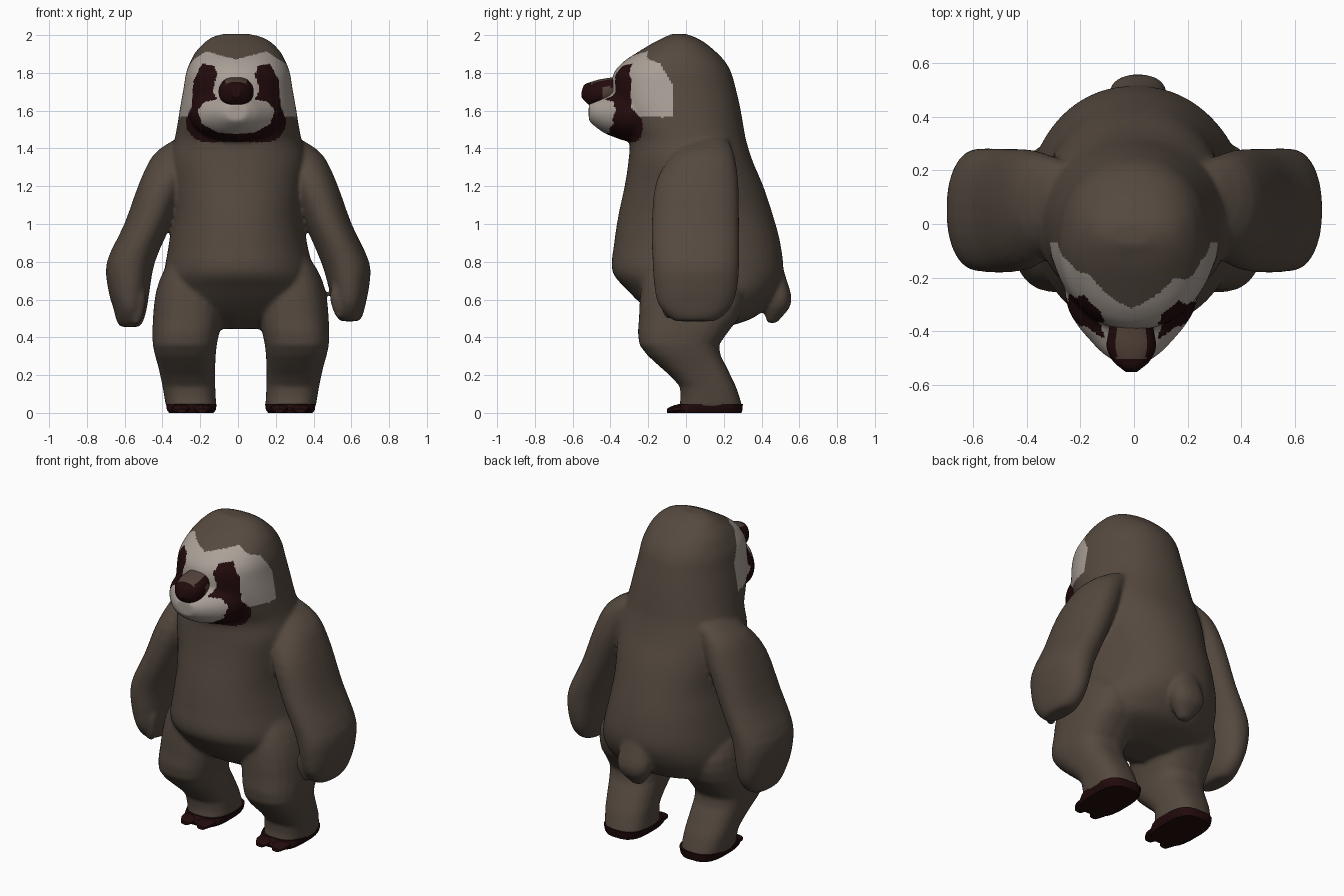
import bpy, bmesh, math

if "Cube" in bpy.data.objects:
    bpy.data.objects.remove(bpy.data.objects["Cube"])


def material(name, rgb):
    m = bpy.data.materials.new(name)
    m.diffuse_color = (*rgb, 1)
    m.use_nodes = True
    m.node_tree.nodes["Principled BSDF"].inputs["Base Color"].default_value = m.diffuse_color
    return m


MATS = [material("brown_fur", (0.090, 0.067, 0.050)),
        material("pale_face", (0.40, 0.35, 0.31)),
        material("dark_maroon", (0.016, 0.0032, 0.0036)),
        material("bridge_brown", (0.090, 0.058, 0.043))]
FUR, PALE, DARK, BRIDGE = range(4)


def spline(secs, steps):
    """Catmull-Rom through the section rows."""
    out = []
    for i in range(len(secs) - 1):
        p0, p1, p2 = secs[max(i - 1, 0)], secs[i], secs[i + 1]
        p3 = secs[min(i + 2, len(secs) - 1)]
        for s in range(steps):
            t = s / steps
            out.append([0.5 * (2 * b + (c - a) * t + (2 * a - 5 * b + 4 * c - d) * t * t
                               + (3 * b - a - 3 * c + d) * t ** 3)
                        for a, b, c, d in zip(p0, p1, p2, p3)])
    return out + [list(secs[-1])]


def select(obs):
    bpy.ops.object.select_all(action="DESELECT")
    for ob in obs:
        ob.select_set(True)
    bpy.context.view_layer.objects.active = obs[0]


def loft(name, secs, axis="z", n=24, steps=3, power=2.3, colour=FUR, side=1, shift=0):
    """Skin superellipse sections (t, centre x, half width, low, high)."""
    bm = bmesh.new()
    rings = []
    for t, cx, hx, lo, hi in (spline(secs, steps) if steps > 1 else secs):
        ring = []
        for k in range(n):
            a = 2 * math.pi * (k + 0.5) / n
            c, s = math.cos(a), math.sin(a)
            x = side * (cx + hx * math.copysign(abs(c) ** (2 / power), c)) + shift
            v = (lo + hi) / 2 + (hi - lo) / 2 * math.copysign(abs(s) ** (2 / power), s)
            ring.append(bm.verts.new((x, v, t) if axis == "z" else (x, t, v)))
        rings.append(ring)
    for a, b in zip(rings, rings[1:]):
        for k in range(n):
            j = (k + 1) % n
            bm.faces.new((a[k], a[j], b[j], b[k]))
    bm.faces.new(rings[0])
    bm.faces.new(rings[-1])
    bmesh.ops.recalc_face_normals(bm, faces=bm.faces)
    for f in bm.faces:
        f.material_index = colour(f.calc_center_median()) if callable(colour) else colour
    me = bpy.data.meshes.new(name)
    bm.to_mesh(me)
    bm.free()
    for m in MATS:
        me.materials.append(m)
    ob = bpy.data.objects.new(name, me)
    bpy.context.collection.objects.link(ob)
    select([ob])
    bpy.ops.object.shade_smooth_by_angle(angle=math.radians(35))
    return ob


def inside(x, z, poly):
    hit = False
    for (x1, z1), (x2, z2) in zip(poly, poly[1:] + poly[:1]):
        if (z1 > z) != (z2 > z) and x < (x2 - x1) * (z - z1) / (z2 - z1) + x1:
            hit = not hit
    return hit


# Eye patch running down into the jaw band, one half, seen from the front
PATCH = [(.115, 1.835), (.18, 1.85), (.225, 1.76), (.235, 1.62), (.265, 1.555), (.26, 1.50),
         (.22, 1.45), (.1, 1.40), (-.01, 1.40), (-.01, 1.475), (.1, 1.485), (.18, 1.53),
         (.205, 1.6), (.17, 1.645), (.10, 1.66), (.125, 1.71), (.10, 1.79)]


def face_colour(c):
    x = abs(c.x + 0.01)
    if c.z < 1.435 or c.y > -0.06:
        return FUR
    if c.y < -0.18 and inside(x, c.z, PATCH):
        return DARK
    if c.y < -0.38 and c.z < 1.68:
        return PALE
    brow = 1.872 + 0.26 * x if x < .16 else 1.914 - 0.65 * (x - .16)
    cheek = c.y < -0.07 - 0.6 * max(0, c.z - 1.74) and c.y < -0.25 + 0.65 * x
    return PALE if cheek and 1.565 < c.z < brow else FUR


def nose_colour(c):
    top = c.z > 1.735 and c.y > -0.50 and abs(c.x + .01) < .055
    return BRIDGE if top or c.y > -0.38 or (c.y > -0.44 and c.z < 1.725) else DARK


# Trunk and head in one skin
fur = [loft("body_and_head", [
    (0.445, .01, .20, -.02, .18), (0.50, .01, .34, -.14, .35), (0.57, .01, .39, -.23, .43),
    (0.65, .01, .405, -.31, .485), (0.75, .005, .395, -.390, .515), (0.90, 0, .365, -.380, .499),
    (1.05, 0, .345, -.357, .459), (1.20, 0, .355, -.325, .409), (1.33, 0, .365, -.305, .354),
    (1.44, 0, .338, -.30, .319), (1.52, 0, .322, -.34, .304), (1.62, 0, .306, -.38, .286),
    (1.72, 0, .288, -.395, .263), (1.80, 0, .275, -.382, .24), (1.86, 0, .252, -.33, .207),
    (1.91, 0, .225, -.255, .16), (1.96, 0, .178, -.172, .10), (1.99, -.005, .13, -.11, .045),
    (2.006, -.01, .07, -.08, .0)], n=64, steps=5, power=2.15)]

# Muzzle
fur.append(loft("muzzle", [
    (-.25, -.01, .25, 1.44, 1.73), (-.32, -.01, .235, 1.44, 1.72), (-.38, -.01, .20, 1.46, 1.70),
    (-.43, -.01, .158, 1.48, 1.68), (-.48, -.01, .11, 1.515, 1.66), (-.515, -.01, .06, 1.545, 1.64)],
    axis="y", n=48, steps=5, power=2.1))

for side, word, drop in ((1, "right", 0), (-1, "left", .03)):
    # Arms with a thumb; the left hand hangs a little lower
    fur.append(loft(word + "_arm", [
        (1.45, .25, .08, .02, .22), (1.37, .33, .115, -.07, .255), (1.22, .395, .127, -.16, .278),
        (1.00, .478, .124, -.182, .282), (0.80, .567, .128, -.178, .283),
        (0.68 - drop, .586 - drop * .3, .110, -.17, .275),
        (0.58 - drop, .589 - drop * .6, .088, -.15, .25),
        (0.515 - drop, .59 - drop * .6, .07, -.10, .20), (0.485 - drop, .59 - drop * .6, .05, -.06, .15)],
        side=side, power=2.2))
    fur.append(loft(word + "_thumb", [
        (0.70, .54, .035, -.13, -.03), (0.62, .52, .034, -.14, -.05),
        (0.55 - drop, .53, .03, -.13, -.06), (0.50 - drop, .54, .018, -.11, -.07)], side=side, n=12))

    # Bent legs
    fur.append(loft(word + "_leg", [
        (0.88, .21, .11, -.16, .10), (0.76, .245, .16, -.22, .23), (0.64, .272, .178, -.242, .31),
        (0.50, .282, .184, -.25, .28), (0.36, .297, .17, -.248, .175), (0.25, .287, .152, -.145, .212),
        (0.14, .275, .14, -.033, .265), (0.03, .263, .134, -.038, .30)],
        side=side, power=2.6, steps=2, shift=.015))

    # Dark soles with two claws each
    loft(word + "_sole", [
        (0.0, .262, .118, -.07, .295), (0.015, .262, .13, -.075, .30), (0.048, .262, .135, -.042, .302)],
        side=side, power=3.0, steps=1, colour=DARK, shift=.015)
    for i, cx in enumerate((.205, .315)):
        loft(f"{word}_claw_{i + 1}", [
            (0.02, cx, .055, 0, .048), (-.06, cx, .05, 0, .042), (-.10, cx, .025, 0, .022)],
            axis="y", side=side, n=10, steps=2, colour=DARK, shift=.015)

# Stub tail drooping from the rump
fur.append(loft("tail", [
    (0.78, .015, .06, .42, .51), (0.70, .015, .09, .42, .535), (0.62, .015, .108, .41, .558),
    (0.56, .015, .095, .41, .55), (0.51, .015, .06, .42, .51), (0.475, .015, .03, .43, .48)], n=16))

# Fuse the furry parts into one blended skin, then paint the face by rule
select(fur)
bpy.ops.object.join()
body = fur[0]
rm = body.modifiers.new("fuse", "REMESH")
rm.mode, rm.voxel_size = "VOXEL", 0.0105
sm = body.modifiers.new("blend", "SMOOTH")
sm.factor, sm.iterations = 0.5, 14
for name in ("fuse", "blend"):
    bpy.ops.object.modifier_apply(modifier=name)
body.data.materials.clear()
for m in MATS:
    body.data.materials.append(m)
for p in body.data.polygons:
    p.material_index = face_colour(p.center)
bpy.ops.object.shade_smooth()

# Nose with a lighter bridge
loft("nose", [
    (-.34, -.01, .07, 1.67, 1.785), (-.40, -.01, .085, 1.645, 1.775), (-.46, -.01, .092, 1.632, 1.765),
    (-.51, -.01, .07, 1.63, 1.75), (-.54, -.01, .036, 1.655, 1.735), (-.552, -.01, .02, 1.67, 1.70)],
    axis="y", n=36, steps=6, power=2.5, colour=nose_colour)
